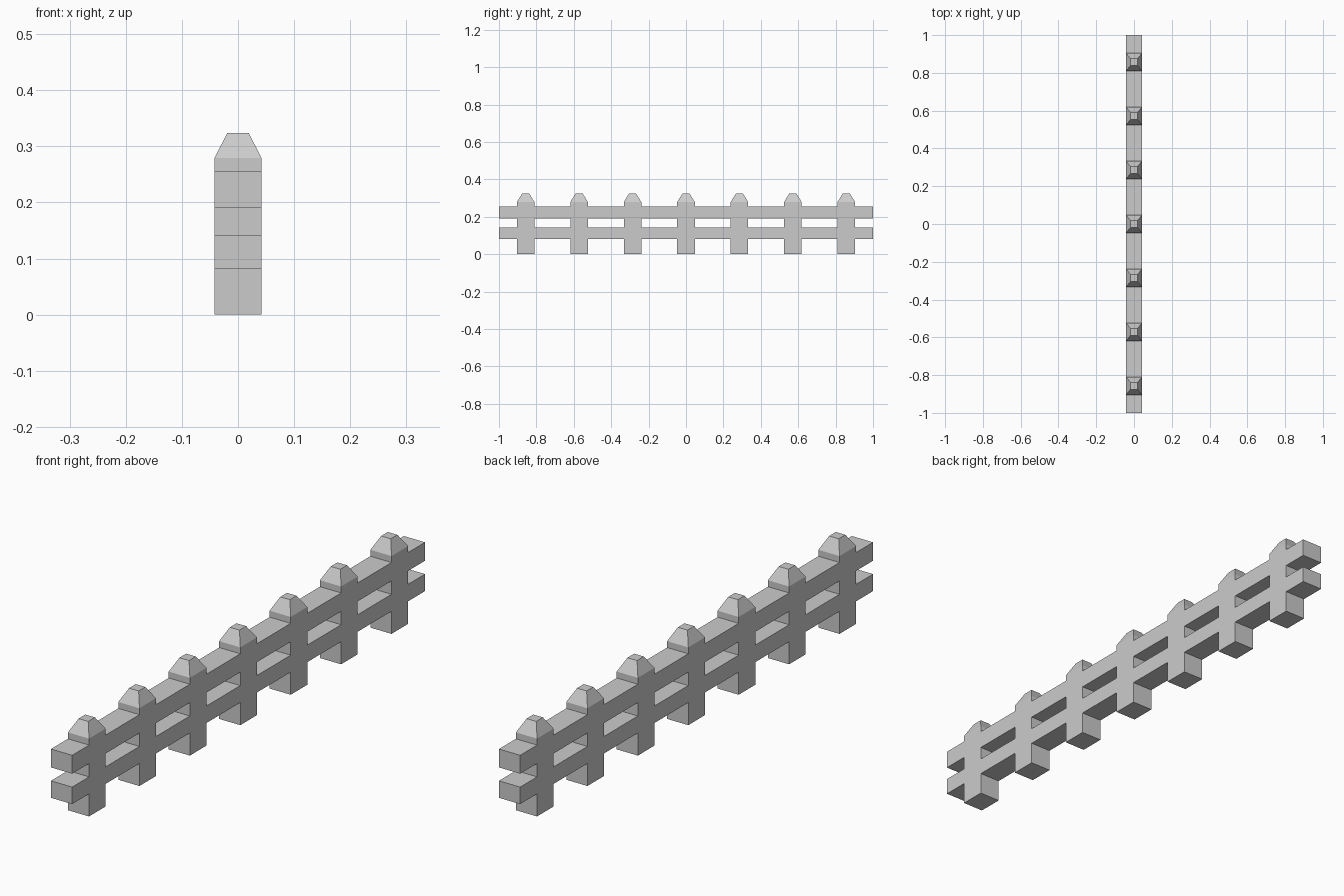
import bpy, bmesh

if "Cube" in bpy.data.objects:
    bpy.data.objects.remove(bpy.data.objects["Cube"])

HALF_X = 0.042      # half thickness of posts and rails
HALF_Y = 0.047      # half width of a post along the fence
TIP = 0.019         # half size of the flat post tip
LEVELS = [0, 0.081, 0.142, 0.19, 0.256, 0.279, 0.324]
RAIL_ROWS = (1, 3)
centres = [i * 2 / 7 for i in range(-3, 4)]

# Columns alternate: rail gap, post, rail gap, post ... rail gap
ys = [-1.0] + [c + s * HALF_Y for c in centres for s in (-1, 1)] + [1.0]

bm = bmesh.new()
grid = {}


def vert(col, row):
    if (col, row) not in grid:
        y = ys[col]
        if row == len(LEVELS) - 1:          # tapered post tip
            c = min(centres, key=lambda p: abs(p - y))
            y = c + (TIP if y > c else -TIP)
        grid[col, row] = bm.verts.new((-HALF_X, y, LEVELS[row]))
    return grid[col, row]


# Side silhouette of posts and rails, joined flush
for col in range(len(ys) - 1):
    is_post = col % 2 == 1
    for row in range(len(LEVELS) - 1):
        if is_post or row in RAIL_ROWS:
            bm.faces.new([vert(col, row), vert(col + 1, row),
                          vert(col + 1, row + 1), vert(col, row + 1)])

# Thickness
ext = bmesh.ops.extrude_face_region(bm, geom=bm.faces[:], use_keep_orig=True)
for v in ext["geom"]:
    if isinstance(v, bmesh.types.BMVert):
        v.co.x = HALF_X

# Narrow the tips across the thickness too
for v in bm.verts:
    if v.co.z > LEVELS[-2] + 0.01:
        v.co.x = TIP if v.co.x > 0 else -TIP

bmesh.ops.recalc_face_normals(bm, faces=bm.faces[:])
mesh = bpy.data.meshes.new("fence")
bm.to_mesh(mesh)
bm.free()
bpy.context.collection.objects.link(bpy.data.objects.new("fence_posts_and_rails", mesh))
